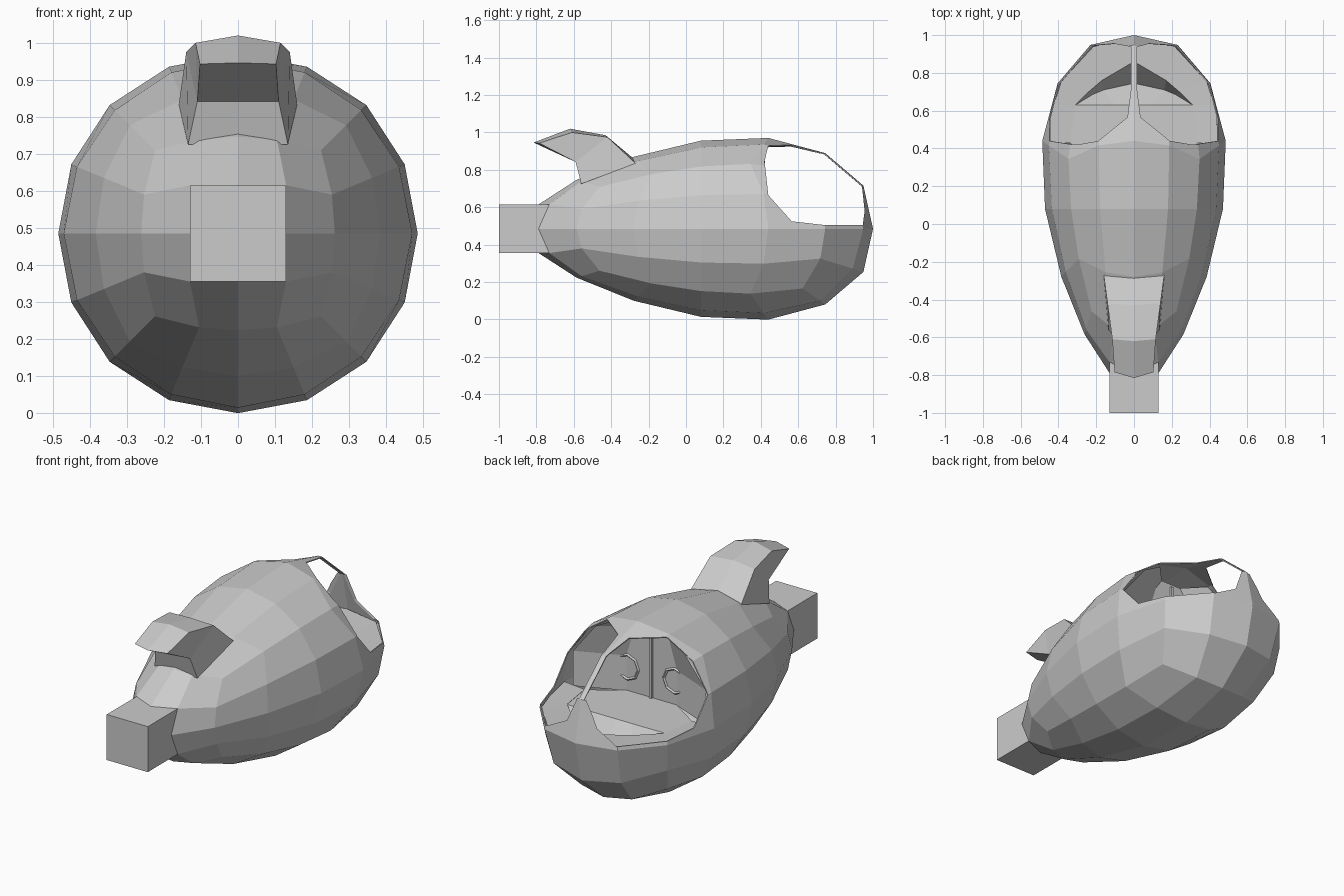
import bpy, bmesh
from math import tan, pi
from mathutils import Vector

if "Cube" in bpy.data.objects:
    bpy.data.objects.remove(bpy.data.objects["Cube"])


def finish(name, bm):
    bmesh.ops.recalc_face_normals(bm, faces=bm.faces)
    me = bpy.data.meshes.new(name)
    bm.to_mesh(me)
    bm.free()
    ob = bpy.data.objects.new(name, me)
    bpy.context.collection.objects.link(ob)
    return ob


def mirrored(pts):
    """Mirror an outline that ends on x = 0 into a full symmetric row."""
    return pts + [(-x, y, z) for x, y, z in reversed(pts[:-1])]


def loft(bm, rows, closed=False, caps=False):
    vs = [[bm.verts.new(p) for p in r] for r in rows]
    n = len(vs[0])
    for a, b in zip(vs, vs[1:]):
        for i in range(n if closed else n - 1):
            j = (i + 1) % n
            bm.faces.new((a[i], a[j], b[j], b[i]))
    if caps:
        bm.faces.new(vs[0])
        bm.faces.new(vs[-1])
    return vs


# Hull: quad sphere stretched in y and tapered to the front, nose block extruded
bm = bmesh.new()
bmesh.ops.create_cube(bm, size=2)
bmesh.ops.subdivide_edges(bm, edges=bm.edges[:], cuts=3, use_grid_fill=True)
nose = [f for f in bm.faces
        if all(v.co.y < -.99 and abs(v.co.x) < .6 and abs(v.co.z) < .6 for v in f.verts)]
nose_verts = {v for f in nose for v in f.verts}
for v in bm.verts:
    d = Vector([tan(c * pi / 4) for c in v.co]).normalized()
    k = .471 + .143 * d.y
    y = min(1, .08 + .94 * d.y)
    v.co = (d.x * k, y, .485 + d.z * k)
    if v in nose_verts:  # square up the nose block
        for i, c in ((0, 0), (2, .485)):
            if abs(v.co[i] - c) > .05:
                v.co[i] = c + (.13 if v.co[i] > c else -.13)
ext = bmesh.ops.extrude_face_region(bm, geom=nose)
for g in ext["geom"]:
    if isinstance(g, bmesh.types.BMVert):
        g.co.y = -1
left = [f for f in nose if f.is_valid]
if left:
    bmesh.ops.delete(bm, geom=left, context='FACES')
hull = finish("hull", bm)
solid = hull.modifiers.new("shell", 'SOLIDIFY')
solid.thickness = .006
solid.offset = -1

# Window cutters, leaving a thin spine along the top that widens forward
side = [(.44, 1.1), (.44, .93), (.42, .845), (.44, .665), (.565, .525), (.74, .505),
        (.945, .505), (.955, .58), (.94, .72), (1.1, .8), (1.1, 1.1)]
cutters = []
for s in (1, -1):
    bm = bmesh.new()
    loft(bm, [[(s * x, max(y, front), z) for y, z in side]
              for x, front in ((.015, .72), (.035, .565), (.19, .42), (.7, .42))],
         closed=True, caps=True)
    cut = finish("window_cutter", bm)
    cut.hide_render = True
    m = hull.modifiers.new("window", 'BOOLEAN')
    m.operation = 'DIFFERENCE'
    m.solver = 'EXACT'
    m.object = cut
    cutters.append(cut)
dg = bpy.context.evaluated_depsgraph_get()
dg.update()
cut_mesh = bpy.data.meshes.new_from_object(hull.evaluated_get(dg))
hull.modifiers.clear()
hull.data = cut_mesh
for c in cutters:
    bpy.data.objects.remove(c)

# Top scoop: crowned top strip, undercut front, closed sides
bm = bmesh.new()
V = bm.verts.new
top = []
for w, y, z, my, mz in ((.16, -.27, .835, -.28, .86), (.14, -.42, .975, -.43, .985),
                        (.115, -.61, 1.0, -.62, 1.02), (.103, -.785, .943, -.815, .946)):
    top.append([V((-w, y, z)), V((0, my, mz)), V((w, y, z))])
low = [[V((-w, y, z)), V((w, y, z))] for w, y, z in ((.135, -.56, .725), (.11, -.59, .842))]
for a, b in zip(top, top[1:]):
    for i in (0, 1):
        bm.faces.new((a[i], a[i + 1], b[i + 1], b[i]))
bm.faces.new((low[0][0], low[0][1], low[1][1], low[1][0]))
bm.faces.new((low[1][0], low[1][1], top[3][2], top[3][1], top[3][0]))
bm.faces.new((low[0][0], low[0][1], top[0][2], top[0][1], top[0][0]))
for t, l in ((0, 0), (2, 1)):
    bm.faces.new((low[0][l], top[0][t], top[1][t], low[1][l]))
    bm.faces.new((low[1][l], top[1][t], top[2][t]))
    bm.faces.new((low[1][l], top[2][t], top[3][t]))
finish("top_scoop", bm)

# Cockpit deck: sill ledge, a shallow V trough, then the flat deck
sill = [(.47, .43, .495), (.425, .63, .495), (.385, .755, .495), (.215, .94, .495), (0, .985, .495)]
rim = [(.34, .43, .485), (.31, .63, .485), (.24, .70, .485), (.17, .76, .485), (0, .86, .485)]
trough = [(.34, .43, .484), (.31, .63, .484), (.22, .685, .41), (.16, .71, .38), (0, .745, .36)]
deck = [(.34, .43, .483), (.31, .63, .483), (.2, .63, .483), (.1, .63, .483), (0, .63, .483)]
bm = bmesh.new()
rows = loft(bm, [mirrored(r) for r in (sill, rim, trough, deck)])
d = rows[-1]
bm.faces.new([d[0], d[1], d[2], d[3], d[4], d[5], d[6], d[7], d[8],
              bm.verts.new((-.16, .31, .483)), bm.verts.new((.16, .31, .483))])
finish("cockpit_deck", bm)

# Rear bulkhead with angled wings
plan = [(-.42, .42), (-.16, .31), (.16, .31), (.42, .42)]
bm = bmesh.new()
loft(bm, [[(x, y, .48) for x, y in plan], [(x, y, .68) for x, y in plan],
          [(x * .66, y, .86) for x, y in plan], [(x * .4, y, .92) for x, y in plan]])
finish("bulkhead", bm)

# Door seam down the middle and eight-sided handles on the bulkhead
bpy.ops.mesh.primitive_cube_add(size=1, location=(0, .315, .69))
bpy.context.object.name = "door_seam"
bpy.context.object.scale = (.014, .016, .42)
for x in (-.15, .15):
    bpy.ops.mesh.primitive_torus_add(location=(x, .315, .62), rotation=(pi / 2, 0, pi / 8 * 0),
                                     major_radius=.07, minor_radius=.008,
                                     major_segments=8, minor_segments=4)
    bpy.context.object.name = "door_handle"
